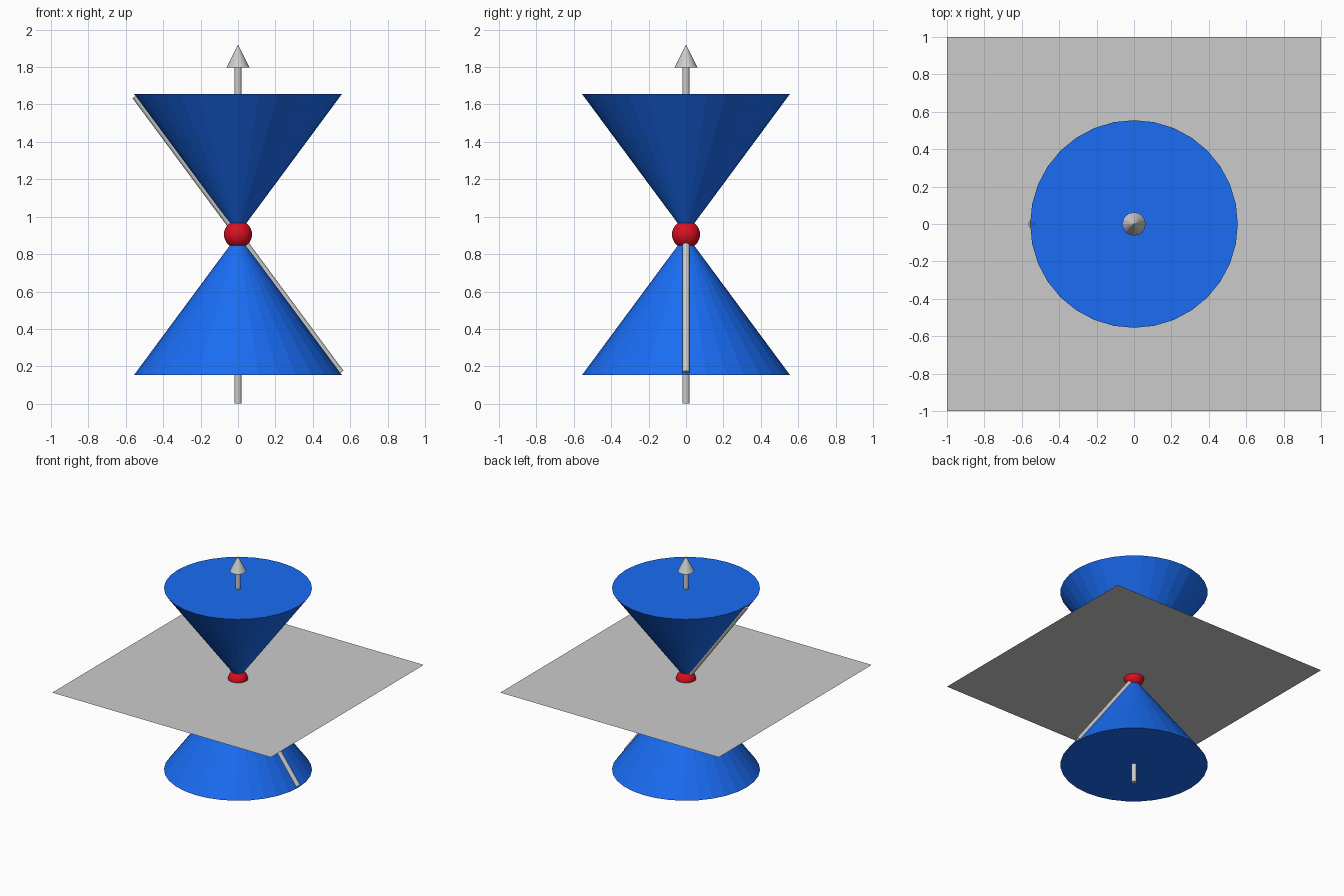
import bpy
from mathutils import Vector

if "Cube" in bpy.data.objects:
    bpy.data.objects.remove(bpy.data.objects["Cube"])

CENTRE = Vector((0, 0, 0.905))
HEIGHT, RADIUS = 0.75, 0.555


def material(name, rgb):
    mat = bpy.data.materials.new(name)
    mat.diffuse_color = (*rgb, 1)
    mat.use_nodes = True
    mat.node_tree.nodes["Principled BSDF"].inputs["Base Color"].default_value = mat.diffuse_color
    return mat


def finish(name, mat=None):
    obj = bpy.context.object
    obj.name = name
    if mat:
        obj.data.materials.append(mat)
    return obj


def cone(name, base_z, tip_z, radius, sides, mat=None):
    mid = (0, 0, (base_z + tip_z) / 2)
    # a downward-pointing cone has its wide end on top
    up = tip_z > base_z
    bpy.ops.mesh.primitive_cone_add(
        vertices=sides, radius1=radius if up else 0, radius2=0 if up else radius,
        depth=abs(tip_z - base_z), location=mid)
    return finish(name, mat)


def rod(name, start, end, radius):
    axis = end - start
    bpy.ops.mesh.primitive_cylinder_add(
        vertices=16, radius=radius, depth=axis.length, location=(start + end) / 2,
        rotation=axis.to_track_quat('Z', 'Y').to_euler())
    return finish(name)


blue = material("blue", (0.01, 0.15, 0.9))
red = material("red", (0.7, 0.005, 0.015))

# double cone meeting at the centre point
cone("upper_cone", CENTRE.z + HEIGHT, CENTRE.z, RADIUS, 32, blue)
cone("lower_cone", CENTRE.z - HEIGHT, CENTRE.z, RADIUS, 32, blue)

# centre ball
bpy.ops.mesh.primitive_uv_sphere_add(segments=32, ring_count=16, radius=0.075, location=CENTRE)
finish("centre_ball", red)

# flat sheet through the centre
bpy.ops.mesh.primitive_plane_add(size=2, location=CENTRE)
finish("middle_plane")

# vertical arrow
rod("arrow_shaft", Vector((0, 0, 0)), Vector((0, 0, 1.8)), 0.02)
cone("arrow_head", 1.797, 1.922, 0.0625, 16)

# slanted rod lying along the cone surfaces
slope = Vector((-RADIUS, 0, HEIGHT)).normalized() * 0.921
rod("slanted_rod", CENTRE - slope, CENTRE + slope, 0.02)
